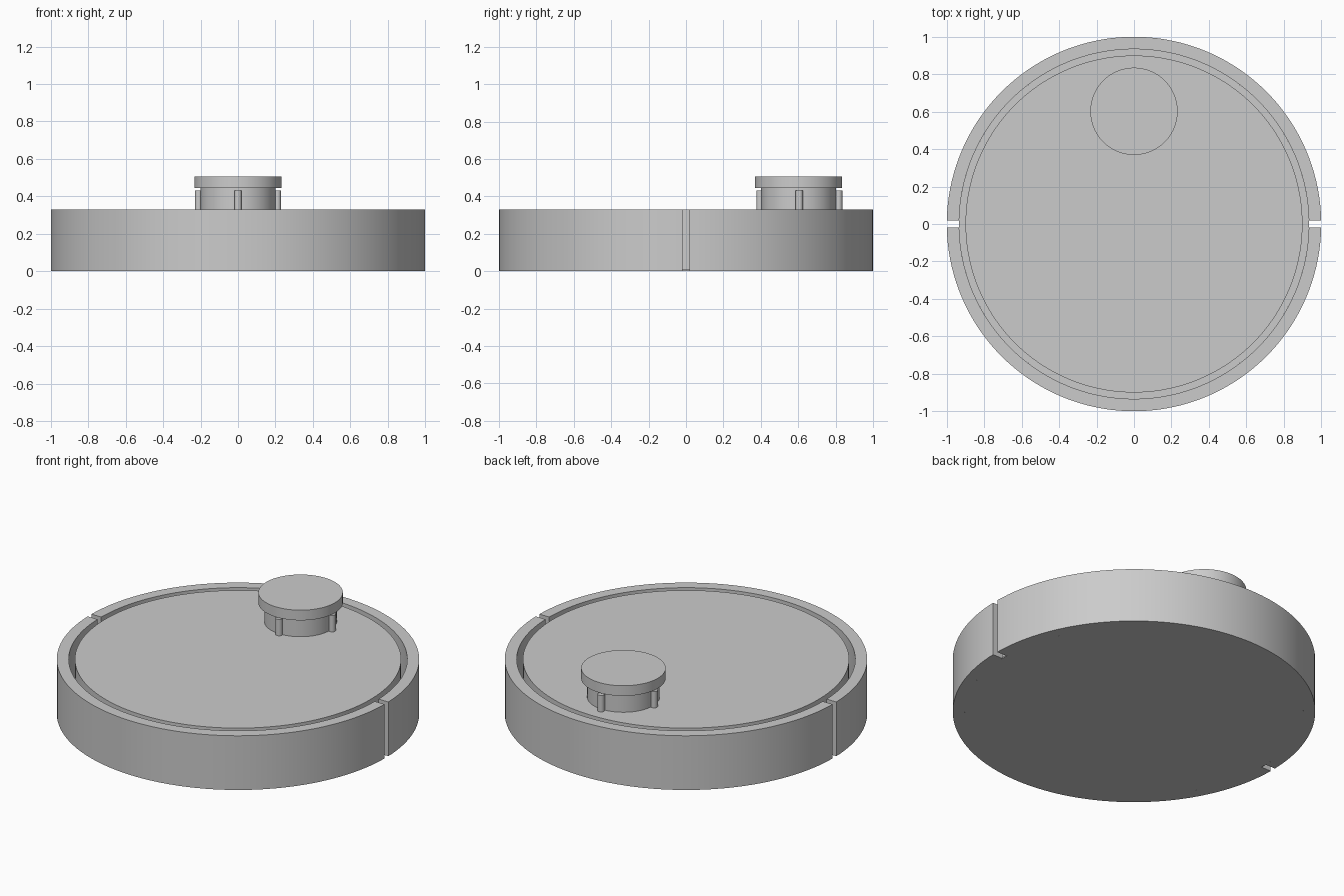
import bpy, bmesh
from math import pi, sin, cos, asin, radians

if "Cube" in bpy.data.objects:
    bpy.data.objects.remove(bpy.data.objects["Cube"])


def finish(bm, name):
    bmesh.ops.recalc_face_normals(bm, faces=bm.faces)
    mesh = bpy.data.meshes.new(name)
    bm.to_mesh(mesh)
    bm.free()
    obj = bpy.data.objects.new(name, mesh)
    bpy.context.collection.objects.link(obj)
    bpy.ops.object.select_all(action='DESELECT')
    obj.select_set(True)
    bpy.context.view_layer.objects.active = obj
    bpy.ops.object.shade_smooth_by_angle(angle=radians(30))
    return obj


def cylinder(name, x, y, radius, z0, z1, sides=96):
    bm = bmesh.new()
    bmesh.ops.create_cone(bm, cap_ends=True, segments=sides, radius1=radius,
                          radius2=radius, depth=z1 - z0)
    bmesh.ops.translate(bm, verts=bm.verts, vec=(x, y, (z0 + z1) / 2))
    return finish(bm, name)


def half_ring(name, side, r_in, r_out, height, gap, steps=72):
    # Half annulus whose ends are cut parallel to the x axis
    bm = bmesh.new()
    rows = []
    for i in range(steps + 1):
        row = []
        for r, z in ((r_in, 0), (r_out, 0), (r_out, height), (r_in, height)):
            a0 = asin(gap / r)
            a = a0 + (pi - 2 * a0) * i / steps
            row.append(bm.verts.new((r * cos(a), side * r * sin(a), z)))
        rows.append(row)
    for a, b in zip(rows, rows[1:]):
        for k in range(4):
            n = (k + 1) % 4
            bm.faces.new((a[k], a[n], b[n], b[k]))
    bm.faces.new(rows[0])
    bm.faces.new(rows[-1])
    return finish(bm, name)


TOP = 0.33

# Main body: thin floor plate and central drum, leaving a deep groove
cylinder("floor_plate", 0, 0, 0.934, 0, 0.008, 144)
cylinder("central_drum", 0, 0, 0.9, 0.004, TOP, 144)

# Split bumper around the body
half_ring("rear_bumper", 1, 0.934, 1.0, TOP, 0.018)
half_ring("front_bumper", -1, 0.934, 1.0, TOP, 0.018)

# Raised sensor turret
TY = 0.602
cylinder("turret_neck", 0, TY, 0.2, TOP - 0.005, 0.446)
cylinder("turret_cap", 0, TY, 0.233, 0.445, 0.507)

# Four small posts around the neck
for i in range(4):
    a = i * pi / 2
    cylinder(f"turret_post_{i + 1}", 0.21 * cos(a), TY + 0.004 + 0.21 * sin(a),
             0.02, TOP - 0.005, 0.43, 24)
